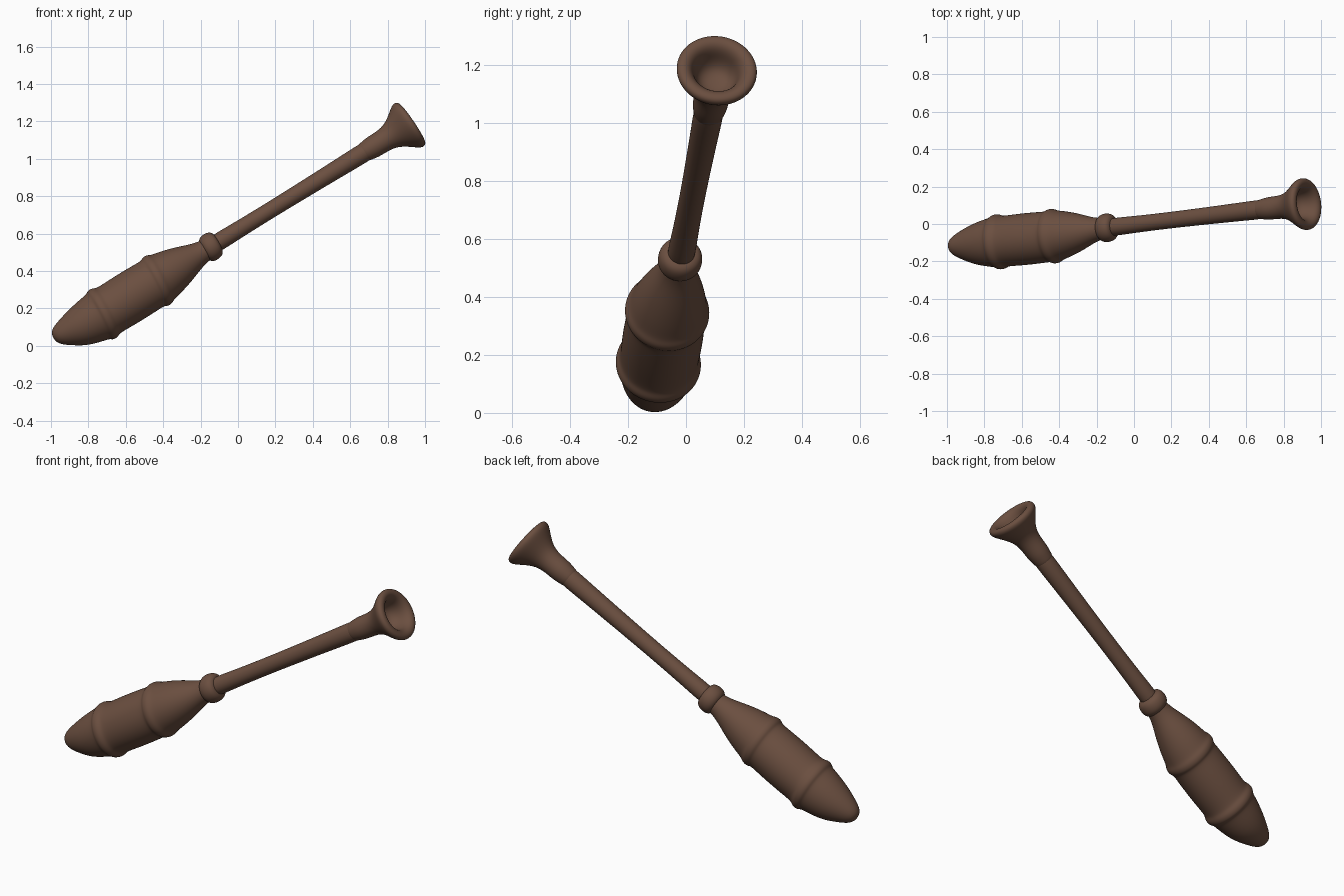
import bpy, bmesh, math
from mathutils import Vector

if "Cube" in bpy.data.objects:
    bpy.data.objects.remove(bpy.data.objects["Cube"], do_unlink=True)

brown = bpy.data.materials.new("dark_brown_wood")
brown.use_nodes = True
brown.diffuse_color = (0.147, 0.078, 0.051, 1)
brown.node_tree.nodes["Principled BSDF"].inputs["Base Color"].default_value = brown.diffuse_color

# Slightly sagging centre line shared by every part
CENTRE = [Vector(p) for p in (
    (-0.985, -0.12, 0.045), (-0.86, -0.11, 0.095), (-0.72, -0.095, 0.172),
    (-0.43, -0.065, 0.35), (-0.145, -0.02, 0.53), (0.92, 0.107, 1.185))]


def centre_at(x):
    for a, b in zip(CENTRE, CENTRE[1:]):
        if x <= b.x or b is CENTRE[-1]:
            return a.lerp(b, (x - a.x) / (b.x - a.x))


def turned(name, axis, profile, sides=32):
    """Round part from (x on the centre line, radius) pairs; ends closed by poles."""
    axis = Vector(axis).normalized()
    u = axis.cross(Vector((0, 0, 1))).normalized()
    v = u.cross(axis)
    bm = bmesh.new()
    rings = []
    for x, r in profile:
        c = centre_at(x)
        if r == 0:
            rings.append([bm.verts.new(c)] * sides)
            continue
        angles = [math.tau * i / sides for i in range(sides)]
        rings.append([bm.verts.new(c + r * (u * math.cos(a) + v * math.sin(a))) for a in angles])
    for low, high in zip(rings, rings[1:]):
        for i in range(sides):
            j = (i + 1) % sides
            quad = dict.fromkeys((low[i], low[j], high[j], high[i]))
            bm.faces.new(list(quad))
    bmesh.ops.recalc_face_normals(bm, faces=bm.faces)
    for f in bm.faces:
        f.smooth = True
    mesh = bpy.data.meshes.new(name)
    bm.to_mesh(mesh)
    bm.free()
    mesh.materials.append(brown)
    obj = bpy.data.objects.new(name, mesh)
    bpy.context.collection.objects.link(obj)
    sub = obj.modifiers.new("smooth", 'SUBSURF')
    sub.levels = sub.render_levels = 2
    return obj


# Swollen head with two raised bands
turned("bulb_head", (0.88, 0.1, 0.46), [
    (-0.988, 0), (-0.985, 0.025), (-0.968, 0.05), (-0.92, 0.077), (-0.86, 0.106),
    (-0.80, 0.124), (-0.757, 0.133), (-0.745, 0.138), (-0.735, 0.148), (-0.715, 0.149),
    (-0.70, 0.14), (-0.685, 0.136), (-0.63, 0.138), (-0.575, 0.139), (-0.51, 0.138),
    (-0.465, 0.136), (-0.452, 0.139), (-0.442, 0.147), (-0.422, 0.147), (-0.408, 0.137),
    (-0.39, 0.131), (-0.35, 0.121), (-0.285, 0.098), (-0.22, 0.068), (-0.18, 0.058),
    (-0.14, 0.055), (-0.14, 0)])

# Collar between head and handle
turned("collar", (0.87, 0.1, 0.49), [
    (-0.185, 0), (-0.185, 0.05), (-0.175, 0.068), (-0.158, 0.077), (-0.135, 0.077),
    (-0.115, 0.069), (-0.105, 0.048), (-0.105, 0)])

# Long slim handle
turned("handle_shaft", (0.854, 0.1, 0.512), [
    (-0.15, 0), (-0.15, 0.05), (-0.05, 0.046), (0.15, 0.043), (0.4, 0.046),
    (0.6, 0.05), (0.74, 0.054), (0.74, 0)])

# Flared end with rounded lip and hollow bowl
turned("flared_cup", (0.83, 0.1, 0.56), [
    (0.66, 0), (0.66, 0.049), (0.69, 0.055), (0.72, 0.061), (0.76, 0.061),
    (0.80, 0.064), (0.835, 0.08), (0.87, 0.11), (0.895, 0.133), (0.912, 0.142),
    (0.928, 0.136), (0.933, 0.115), (0.925, 0.094), (0.905, 0.08), (0.875, 0.072),
    (0.85, 0.055), (0.84, 0.03), (0.838, 0)])
